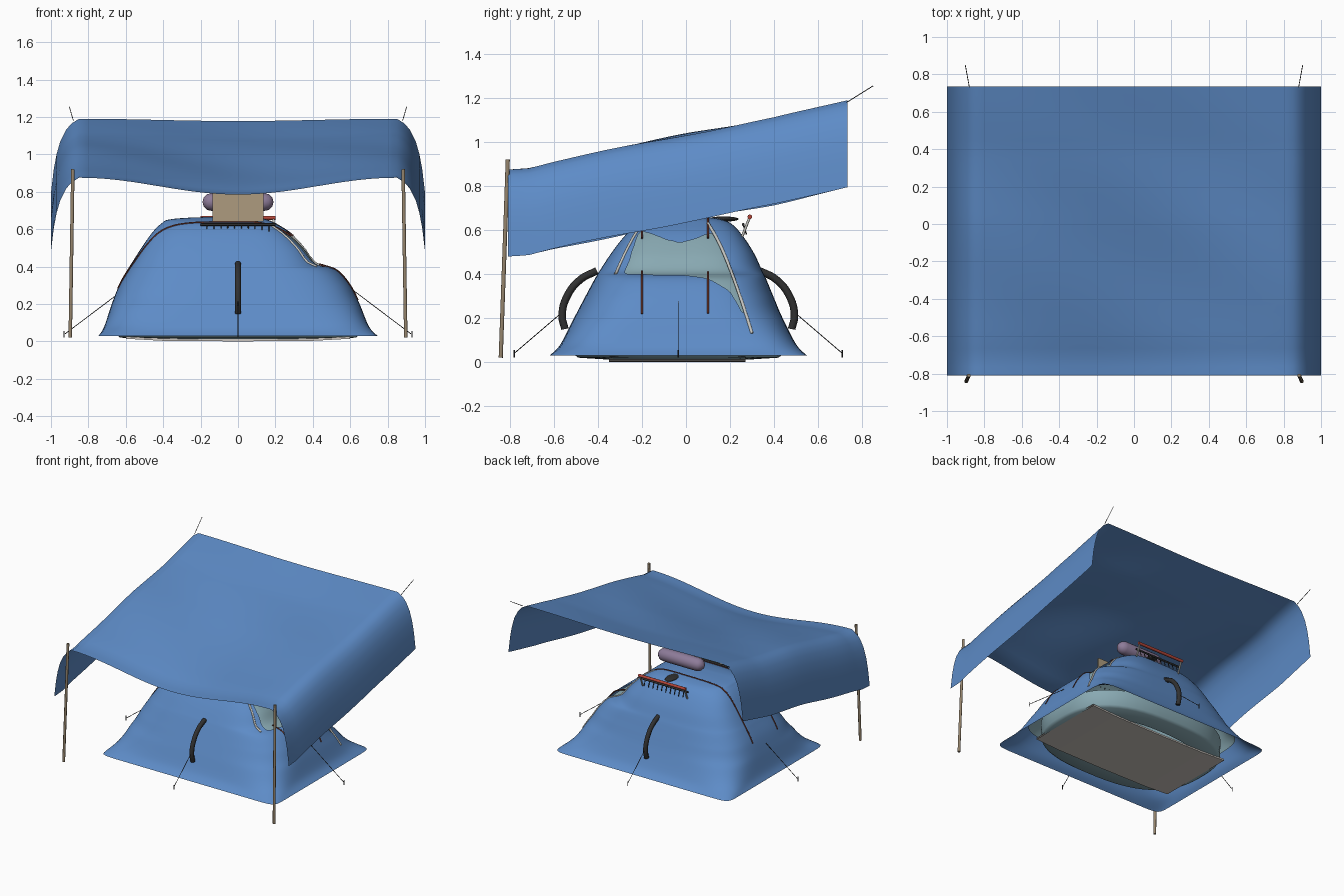
import bpy, bmesh, math
from mathutils import Vector
from mathutils.bvhtree import BVHTree

if "Cube" in bpy.data.objects:
    bpy.data.objects.remove(bpy.data.objects["Cube"])


def material(name, r, g, b):
    m = bpy.data.materials.new(name)
    m.diffuse_color = (r, g, b, 1)
    m.use_nodes = True
    m.node_tree.nodes["Principled BSDF"].inputs["Base Color"].default_value = m.diffuse_color
    return m


BLUE = material("blue_fabric", .11, .26, .57)
TEAL = material("teal_fabric", .25, .40, .45)
DARK = material("dark_rubber", .03, .03, .03)
WOOD = material("wood", .30, .23, .15)
RED = material("red", .45, .06, .04)
BROWN = material("brown_webbing", .12, .03, .02)
WHITE = material("pale_pole", .55, .55, .52)
LILAC = material("lilac", .27, .20, .32)
TAN = material("tan", .42, .33, .21)
GREY = material("floor_grey", .6, .56, .52)


def add_mesh(name, verts, faces, mat, smooth=True):
    me = bpy.data.meshes.new(name)
    me.from_pydata(verts, [], faces)
    me.materials.append(mat)
    for p in me.polygons:
        p.use_smooth = smooth
    ob = bpy.data.objects.new(name, me)
    bpy.context.collection.objects.link(ob)
    return ob


def tube(name, pts, r, mat, smooth=False):
    cu = bpy.data.curves.new(name, 'CURVE')
    cu.dimensions = '3D'
    cu.bevel_depth = r
    cu.bevel_resolution = 2
    cu.use_fill_caps = True
    if smooth:
        sp = cu.splines.new('BEZIER')
        sp.bezier_points.add(len(pts) - 1)
        for bp, p in zip(sp.bezier_points, pts):
            bp.co = p
            bp.handle_left_type = bp.handle_right_type = 'AUTO'
        sp.resolution_u = 6
    else:
        sp = cu.splines.new('POLY')
        sp.points.add(len(pts) - 1)
        for q, p in zip(sp.points, pts):
            q.co = (*p, 1)
    cu.materials.append(mat)
    ob = bpy.data.objects.new(name, cu)
    bpy.context.collection.objects.link(ob)


def lerp_table(table, x):
    for (x0, y0), (x1, y1) in zip(table, table[1:]):
        if x <= x1:
            return y0 + (y1 - y0) * max(0, (x - x0) / (x1 - x0))
    return table[-1][1]


def strip_faces(rows, n, closed):
    return [(j * n + i, j * n + (i + 1) % n, (j + 1) * n + (i + 1) % n, (j + 1) * n + i)
            for j in range(rows) for i in range(n if closed else n - 1)]


# tarp: sloping sheet with sagging middle and hanging side flaps
slope = [(-.81, .875), (-.72, .88), (-.6, .91), (0, 1.035), (.4, 1.11), (.735, 1.19)]
drop = [(0, 0), (.85, 0), (.89, -.025), (.92, -.06), (.95, -.12), (.97, -.19), (.985, -.27), (1, -.395)]
xs = [i / 20 * .85 for i in range(20)] + [d[0] for d in drop[1:]]
xs = [-x for x in reversed(xs[1:])] + xs
verts, ny = [], 32
for j in range(ny + 1):
    v = j / ny
    y = -.81 + 1.545 * v
    for x in xs:
        sag = (.078 * (1 - v) ** 1.1 + .012) * (.5 + .5 * math.cos(math.pi * min(1, abs(x) / .85)))
        ripple = .006 * math.sin(5 * x + 7 * y) * math.sin(math.pi * v)
        verts.append((x, y, lerp_table(slope, y) + lerp_table(drop, abs(x)) - sag + ripple))
add_mesh("tarp", verts, strip_faces(ny, len(xs), False), BLUE)

# tarp poles and rear corner ropes
for s in (-1, 1):
    tube("tarp_pole", [(s * .897, -.842, .02), (s * .883, -.81, .92)], .01, WOOD)
    tube("tarp_rope", [(s * .88, .73, 1.18), (s * .902, .85, 1.255)], .002, DARK)

# tent shell levels: z, left, right, front, back, squareness
levels = [(.03, .745, .745, .60, .60, 24), (.08, .715, .70, .55, .55, 9), (.2, .675, .65, .485, .485, 4.8),
          (.3, .635, .60, .43, .44, 4), (.38, .59, .53, .385, .405, 3.8), (.42, .565, .43, .36, .385, 3.7),
          (.5, .515, .365, .305, .345, 3.7), (.58, .46, .28, .24, .29, 3.7), (.63, .41, .2, .18, .24, 3.6),
          (.652, .365, .15, .12, .18, 3.5), (.663, .22, .08, .04, .09, 3), (.665, .002, .002, .002, .002, 2)]
CY = -.035


def level_at(t):
    k = min(int(t), len(levels) - 2)
    f = t - k
    P = [levels[min(max(k + d, 0), len(levels) - 1)] for d in (-1, 0, 1, 2)]
    return [.5 * (2 * b + (c - a) * f + (2 * a - 5 * b + 4 * c - d) * f * f + (3 * b - a - 3 * c + d) * f ** 3)
            for a, b, c, d in zip(*P)]


def shell(name, scale, mat):
    N, per, vs = 200, 8, []
    rows = (len(levels) - 1) * per
    for j in range(rows + 1):
        z, l, r, f, b, n = level_at(j / per)
        low = (.664 - z) / .634
        f, b = f - .015 * low, b - .015 * low
        for i in range(N):
            c, s = math.cos(2 * math.pi * i / N), math.sin(2 * math.pi * i / N)
            q = scale * (abs(c) ** n + abs(s) ** n) ** (-1 / n)
            vs.append((q * c * (r if c > 0 else l), CY + q * s * (b if s > 0 else f), z * (.5 + scale / 2)))
    return add_mesh(name, vs, strip_faces(rows, N, True), mat)


def edge_y(z):
    return .1 + .2 * max(0, (.62 - z) / .49) ** .75


fly = shell("tent_fly", 1, BLUE)
bm = bmesh.new()
bm.from_mesh(fly.data)
bvh = BVHTree.FromBMesh(bm)

# door opening on the right side of the fly, with its cut edge smoothed
low_edge = [(.15, .29), (.2, .27), (.32, .2), (.38, .1), (.395, 0), (.4, -.28)]
gone = []
for f in bm.faces:
    c = f.calc_center_median()
    if c.x > 0 and .13 < c.z < .57 + .025 * math.cos(c.y * 16 + 3.6):
        if max(lerp_table(low_edge, c.z), -.28 + .35 * (c.z - .4)) < c.y < edge_y(c.z):
            gone.append(f)
bmesh.ops.delete(bm, geom=gone, context='FACES')
rim = [v for v in bm.verts if v.is_boundary and v.co.z > .06]
for _ in range(6):
    new = {}
    for v in rim:
        nb = [e.other_vert(v).co for e in v.link_edges if e.is_boundary]
        if len(nb) == 2:
            new[v] = v.co * .5 + (nb[0] + nb[1]) * .25
    for v, co in new.items():
        v.co = co
bm.to_mesh(fly.data)
bm.free()

# inner tent with its rounded base
inner = shell("inner_tent", .97, TEAL)
bm = bmesh.new()
bm.from_mesh(inner.data)
bmesh.ops.delete(bm, geom=[f for f in bm.faces if f.calc_center_median().z < .15], context='FACES')
bm.to_mesh(inner.data)
bm.free()
ring, M = [], 64
for rx, ry, z in ((.65, .485, .15), (.65, .475, .035), (.63, .455, .02), (.48, .33, .012)):
    for i in range(M):
        c, s = math.cos(2 * math.pi * i / M), math.sin(2 * math.pi * i / M)
        q = (abs(c) ** 2.6 + abs(s) ** 2.6) ** (-1 / 2.6)
        ring.append((rx * q * c, CY + ry * q * s, z))
add_mesh("inner_base", ring, strip_faces(3, M, True), TEAL)

# floor mat, slightly raised at the ends
fx = ((-.6, .014), (-.4, .003), (0, 0), (.4, .003), (.6, .014))
fv = [(x, y, z + t) for y, t in ((-.35, 0), (-.35, .012), (.27, .012), (.27, 0), (-.35, 0)) for x, z in fx]
add_mesh("tent_floor", fv, [f[::-1] for f in strip_faces(4, 5, False)][::-1], GREY, False)


# webbing strips over the fly, interrupted at the opening
for y in (-.2, .1):
    runs = [[], []]
    for i in range(101):
        p = bvh.ray_cast(Vector((-.64 + 1.28 * i / 100, y, 1)), Vector((0, 0, -1)))[0]
        if p and (p.x < 0 or p.z > .56):
            runs[0].append(p)
        elif p and .21 < p.z < .415:
            runs[1].append(p)
    for r in runs:
        if len(r) > 1:
            tube("webbing_strip", r, .005, BROWN)

# pale tent poles beside the opening
for path in ([(edge_y(z), z) for z in [.63 - .5 * i / 14 for i in range(15)]],
             [(-.2 - .12 * (i / 10) ** .8, .62 - .22 * i / 10) for i in range(11)]):
    hits = [bvh.ray_cast(Vector((1.2, y, z)), Vector((-1, 0, 0)))[0] for y, z in path]
    tube("inner_pole", [h for h in hits if h], .007, WHITE)

# curved handles and guy lines, front and back
arc = [(.515, .15), (.528, .21), (.505, .3), (.445, .375), (.37, .415)]
for s in (-1, 1):
    tube("handle", [(0, CY + s * a, z) for a, z in arc], .017, DARK, True)
    tube("guy_line", [(0, CY + s * .745, .04), (0, CY + s * .535, .22)], .002, DARK)
    tube("stake", [(0, CY + s * .745, .02), (0, CY + s * .745, .055)], .003, DARK)
    tube("guy_line", [(s * .925, CY, .04), (s * .58, CY, .30)], .002, DARK)
    tube("stake", [(s * .93, CY, .02), (s * .93, CY, .055)], .003, DARK)


# racks with hanging pegs at the top front and back
def rack(y, s):
    tube("rack_rail", [(-.2, y, .625), (.2, y, .625)], .007, DARK)
    for i in range(10):
        x = -.165 + .33 * i / 9
        tube("rack_peg", [(x, y, .625), (x, y + s * .015, .58)], .003, DARK)


rack(-.24, -1)
rack(.26, 1)
tube("red_bar", [(-.2, .29, .66), (.2, .29, .66)], .011, RED)
for x in (-.19, .19):
    tube("bar_support", [(x, .255, .57), (x, .29, .66)], .006, WHITE)

# tan panel, lilac bedroll and dark cap on top of the tent
bpy.ops.mesh.primitive_cube_add(size=1, location=(0, -.23, .715))
panel = bpy.context.object
panel.name = "tan_panel"
panel.scale = (.27, .012, .15)
panel.data.materials.append(TAN)
roll = [(-.19, 0), (-.183, .025), (-.165, .042), (-.14, .048), (.14, .048), (.165, .042), (.183, .025), (.19, 0)]
S = 20
rv = [(x, .055 + r * math.cos(2 * math.pi * i / S), .745 + r * math.sin(2 * math.pi * i / S))
      for x, r in roll for i in range(S)]
add_mesh("bedroll", rv, strip_faces(len(roll) - 1, S, True), LILAC)
bpy.ops.mesh.primitive_uv_sphere_add(segments=16, ring_count=8, radius=1, location=(0, .17, .65))
cap = bpy.context.object
cap.name = "top_cap"
cap.scale = (.04, .07, .012)
cap.data.materials.append(DARK)
bpy.ops.object.shade_smooth()
